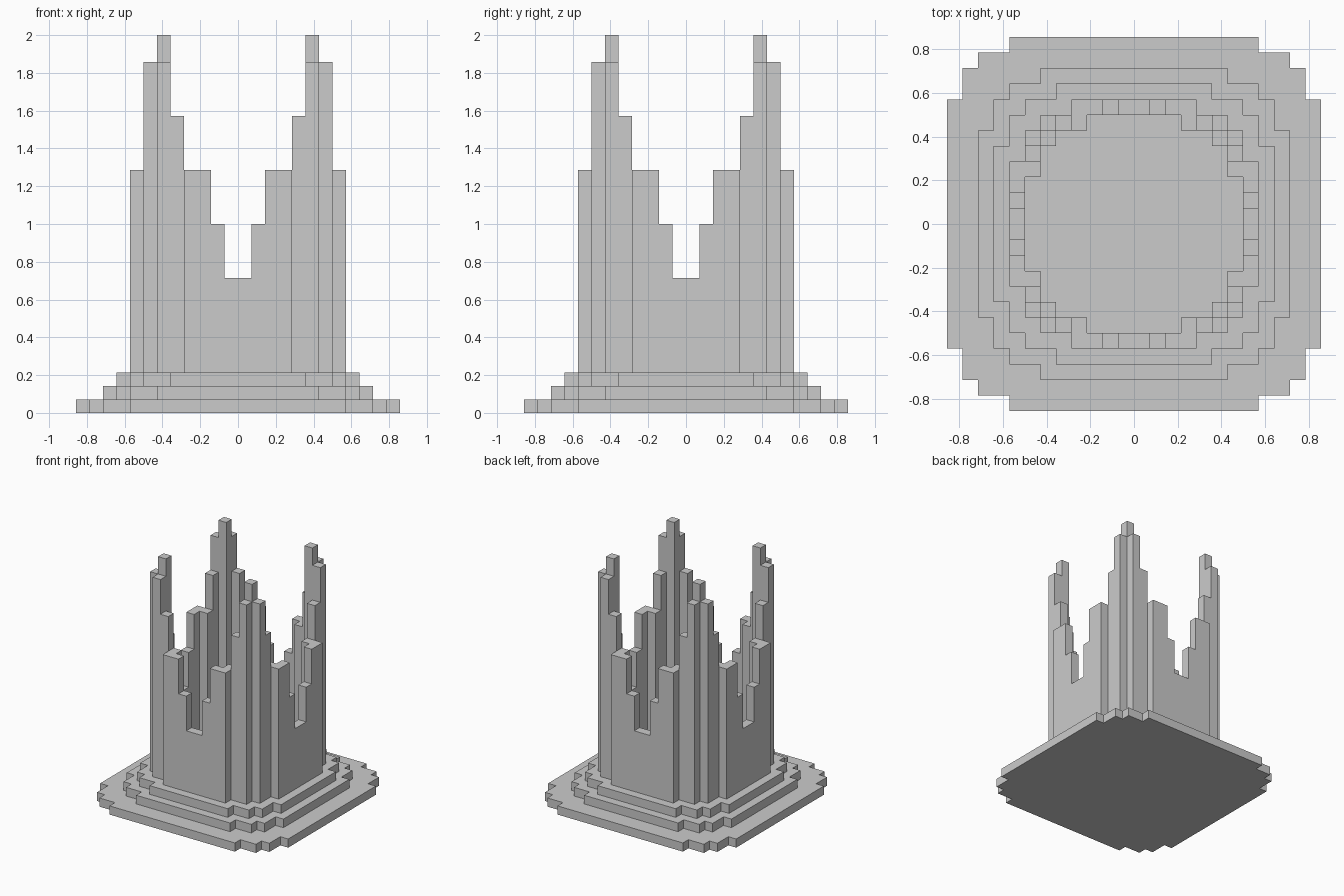
import bpy, bmesh, math

if "Cube" in bpy.data.objects:
    bpy.data.objects.remove(bpy.data.objects["Cube"])

U = 1 / 14                                  # one block
RIM = [10, 14, 18, 18, 22, 26]              # wall heights from side centre to corner


def in_disc(a, b, r):
    """Stepped round plan of radius r; a, b are block indices from the centre."""
    width = r if b < r - 4 else r - 1 if b < r - 2 else r - 2 if b < r - 1 else r - 4
    return b < r and a < width


def height(x, y):
    """Top of the block column whose lower corner is at x, y."""
    a, b = (i if i >= 0 else -1 - i for i in (x, y))
    if in_disc(a, b, 8) and not in_disc(a, b, 7):
        return 28 if a == b == 5 else RIM[min(a, b)]
    for r, h in ((9, 3), (10, 2), (12, 1)):
        if in_disc(a, b, r):
            return h
    return 0


def build(name, is_part, bottom):
    """Make only the exposed faces of the chosen columns, then merge flat areas."""
    bm = bmesh.new()

    def quad(*pts):
        bm.faces.new([bm.verts.new([c * U for c in p]) for p in pts])

    for x in range(-12, 12):
        for y in range(-12, 12):
            h = height(x, y)
            if h == 0:
                continue
            if bottom:
                quad((x, y, 0), (x, y + 1, 0), (x + 1, y + 1, 0), (x + 1, y, 0))
            if not is_part(h):
                continue
            quad((x, y, h), (x + 1, y, h), (x + 1, y + 1, h), (x, y + 1, h))
            corners = [(x, y), (x + 1, y), (x + 1, y + 1), (x, y + 1)]
            for k, (dx, dy) in enumerate(((0, -1), (1, 0), (0, 1), (-1, 0))):
                p, q = corners[k], corners[(k + 1) % 4]
                for z in range(height(x + dx, y + dy), h):
                    quad((*p, z), (*q, z), (*q, z + 1), (*p, z + 1))
    bmesh.ops.remove_doubles(bm, verts=bm.verts, dist=1e-4)
    bmesh.ops.dissolve_limit(bm, angle_limit=math.radians(1),
                             verts=bm.verts, edges=bm.edges)
    mesh = bpy.data.meshes.new(name)
    bm.to_mesh(mesh)
    bm.free()
    obj = bpy.data.objects.new(name, mesh)
    bpy.context.collection.objects.link(obj)


# Three stacked tiers with the inner floor, and the hollow spired wall
build("stepped_base", lambda h: h <= 3, True)
build("spired_wall", lambda h: h > 3, False)
